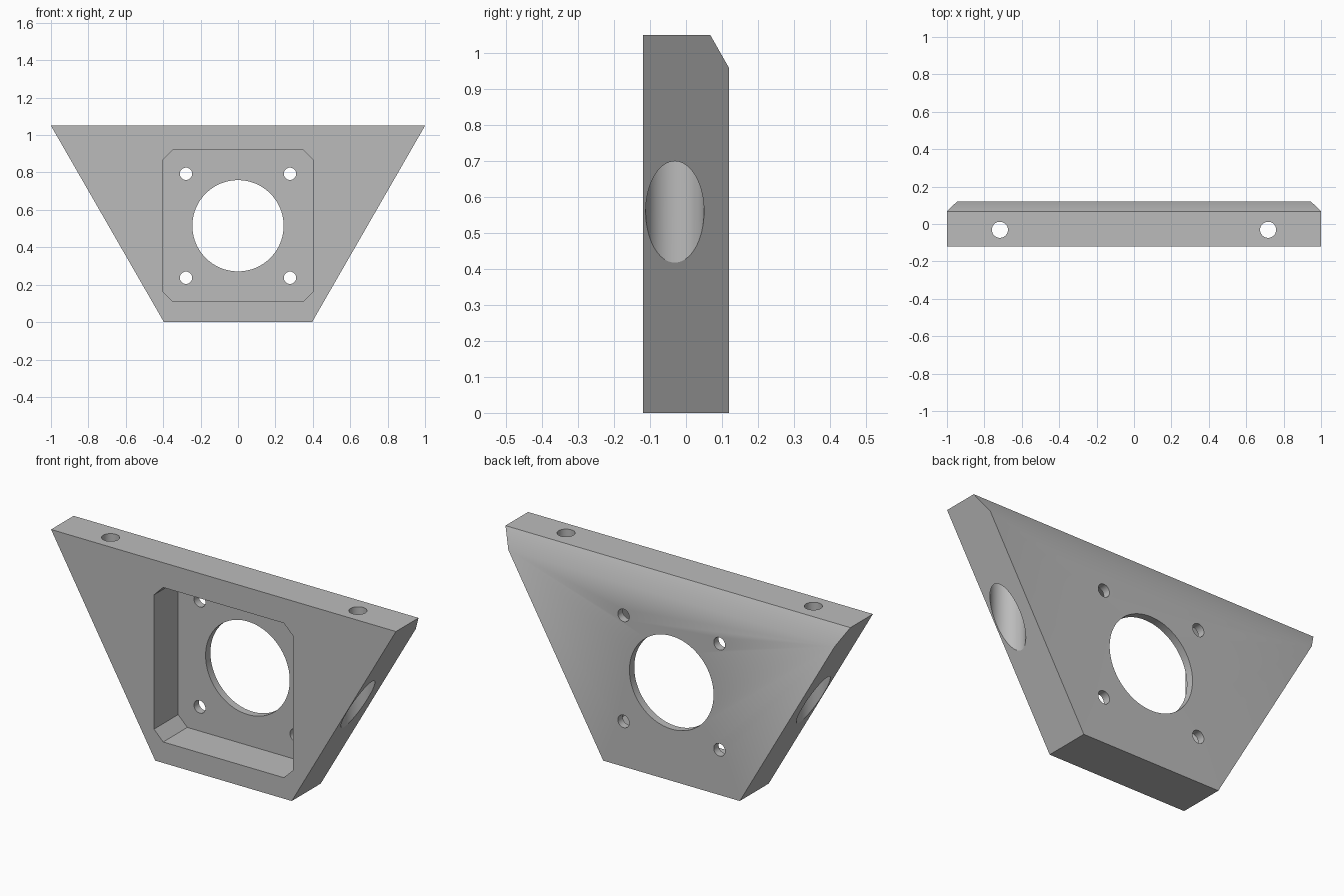
import bpy, bmesh, math
from mathutils import Vector, Matrix

cube = bpy.data.objects.get("Cube")
if cube:
    bpy.data.objects.remove(cube, do_unlink=True)

HEIGHT, FRONT, BACK = 1.05, -0.12, 0.12
FLOOR = 0.08            # inner face of the thin rear wall
MID = 0.515             # height of the motor axis

grey = bpy.data.materials.new("plain grey")
grey.use_nodes = True
colour = (0.5, 0.5, 0.5, 1)
grey.diffuse_color = colour
grey.node_tree.nodes["Principled BSDF"].inputs["Base Color"].default_value = colour


def finish(name, bm):
    bmesh.ops.recalc_face_normals(bm, faces=bm.faces)
    mesh = bpy.data.meshes.new(name)
    bm.to_mesh(mesh)
    bm.free()
    mesh.materials.append(grey)
    obj = bpy.data.objects.new(name, mesh)
    bpy.context.collection.objects.link(obj)
    return obj


def prism(outline, y0, y1):
    """Extrude an x-z outline along y."""
    bm = bmesh.new()
    face = bm.faces.new([bm.verts.new((x, y0, z)) for x, z in outline])
    new = bmesh.ops.extrude_face_region(bm, geom=[face])["geom"]
    verts = [v for v in new if isinstance(v, bmesh.types.BMVert)]
    bmesh.ops.translate(bm, verts=verts, vec=(0, y1 - y0, 0))
    return bm


def cylinder(name, radius, start, end, segments=64):
    start, end = Vector(start), Vector(end)
    axis = end - start
    turn = axis.to_track_quat("Z", "Y").to_matrix().to_4x4()
    bm = bmesh.new()
    bmesh.ops.create_cone(bm, cap_ends=True, segments=segments, radius1=radius,
                          radius2=radius, depth=axis.length,
                          matrix=Matrix.Translation((start + end) / 2) @ turn)
    return finish(name, bm)


# Trapezoid plate with a bevelled top rear edge
bm = prism([(-0.396, 0), (0.396, 0), (1, HEIGHT), (-1, HEIGHT)], FRONT, BACK)
cut = bmesh.ops.bisect_plane(bm, geom=bm.verts[:] + bm.edges[:] + bm.faces[:],
                             plane_co=(0, BACK, 0.957), plane_no=(0, 0.093, 0.053),
                             clear_outer=True)
rim = [e for e in cut["geom_cut"] if isinstance(e, bmesh.types.BMEdge)]
bmesh.ops.contextual_create(bm, geom=rim)
bracket = finish("mounting_bracket", bm)

# Square pocket with clipped corners, open at the front
w, h, c = 0.403, 0.405, 0.053
corners = []
for sx, sz in ((1, 1), (-1, 1), (-1, -1), (1, -1)):
    pair = [(sx * w, MID + sz * (h - c)), (sx * (w - c), MID + sz * h)]
    corners += pair if sx * sz > 0 else pair[::-1]
cutters = [finish("pocket_cutter", prism(corners, FRONT - 0.1, FLOOR))]

# Central opening and four screw holes through the rear wall
cutters.append(cylinder("centre_cutter", 0.244, (0, 0, MID), (0, 0.2, MID), 96))
for sx in (-1, 1):
    for sz in (-1, 1):
        x, z = sx * 0.278, MID + sz * 0.278
        cutters.append(cylinder("screw_cutter", 0.033, (x, 0, z), (x, 0.2, z), 48))

# Vertical bolt holes with wide counterbores leaving the sloped sides
for sx in (-1, 1):
    x, y = sx * 0.717, -0.031
    cutters.append(cylinder("counterbore_cutter", 0.081, (x, y, 0.2), (x, y, 0.86)))
    cutters.append(cylinder("bolt_cutter", 0.043, (x, y, 0.7), (x, y, HEIGHT + 0.1), 48))

# Cut everything out, then drop the cutters
bpy.ops.object.select_all(action="DESELECT")
bracket.select_set(True)
bpy.context.view_layer.objects.active = bracket
for cutter in cutters:
    cutter.hide_render = True
    mod = bracket.modifiers.new(cutter.name, "BOOLEAN")
    mod.operation, mod.solver, mod.object = "DIFFERENCE", "EXACT", cutter
    bpy.ops.object.modifier_apply(modifier=mod.name)
    bpy.data.objects.remove(cutter, do_unlink=True)

bpy.ops.object.shade_smooth_by_angle(angle=math.radians(30))
